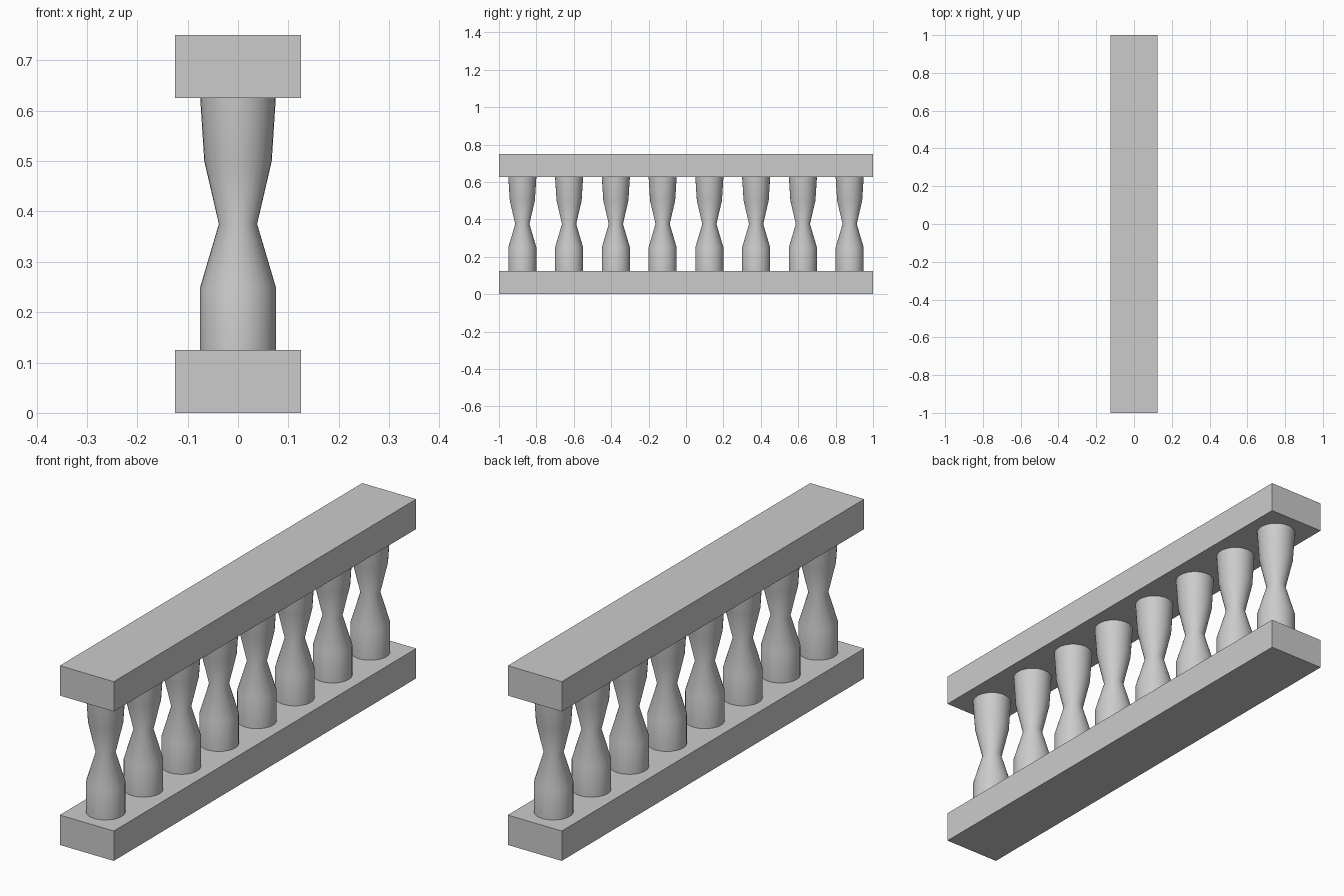
import bpy, bmesh, math
from mathutils import Matrix, Vector

cube = bpy.data.objects.get("Cube")
if cube:
    bpy.data.objects.remove(cube, do_unlink=True)

# Plain stone colour
GREY = (0.6, 0.6, 0.6, 1)
stone = bpy.data.materials.new("grey_stone")
stone.use_nodes = True
stone.diffuse_color = GREY
stone.node_tree.nodes["Principled BSDF"].inputs["Base Color"].default_value = GREY

LENGTH, WIDTH, RAIL = 2.0, 0.25, 0.125
COUNT, SIDES = 8, 32


def add_object(name, bm, location):
    mesh = bpy.data.meshes.new(name)
    bm.to_mesh(mesh)
    bm.free()
    mesh.materials.append(stone)
    obj = bpy.data.objects.new(name, mesh)
    obj.location = location
    bpy.context.collection.objects.link(obj)
    return obj


def add_rail(name, base):
    bm = bmesh.new()
    bmesh.ops.create_cube(bm, size=1, matrix=Matrix.Diagonal((WIDTH, LENGTH, RAIL, 1)))
    return add_object(name, bm, (0, 0, base + RAIL / 2))


# Base and handrail
add_rail("base_rail", 0)
add_rail("top_rail", 0.625)

# Turned baluster: (radius, height) profile spun around z
profile = [(0.075, 0.125), (0.075, 0.25), (0.038, 0.375), (0.067, 0.5), (0.075, 0.625)]
bm = bmesh.new()
verts = [bm.verts.new((r, 0, z)) for r, z in profile]
edges = [bm.edges.new(pair) for pair in zip(verts, verts[1:])]
bmesh.ops.spin(bm, geom=verts + edges, cent=Vector(), axis=(0, 0, 1),
               angle=2 * math.pi, steps=SIDES, use_duplicate=False)
bmesh.ops.remove_doubles(bm, verts=bm.verts, dist=0.0001)
bmesh.ops.recalc_face_normals(bm, faces=bm.faces)
# The side wall must face away from the axis
if any(f.normal.dot(f.calc_center_median() * Vector((1, 1, 0))) < 0 for f in bm.faces):
    bmesh.ops.reverse_faces(bm, faces=bm.faces)
for face in bm.faces:
    face.smooth = True

# Evenly spaced row of balusters sharing one mesh
spacing = LENGTH / COUNT
first = add_object("baluster_1", bm, (0, -LENGTH / 2 + spacing / 2, 0))
for i in range(1, COUNT):
    copy = first.copy()
    copy.name = f"baluster_{i + 1}"
    copy.location.y += i * spacing
    bpy.context.collection.objects.link(copy)
